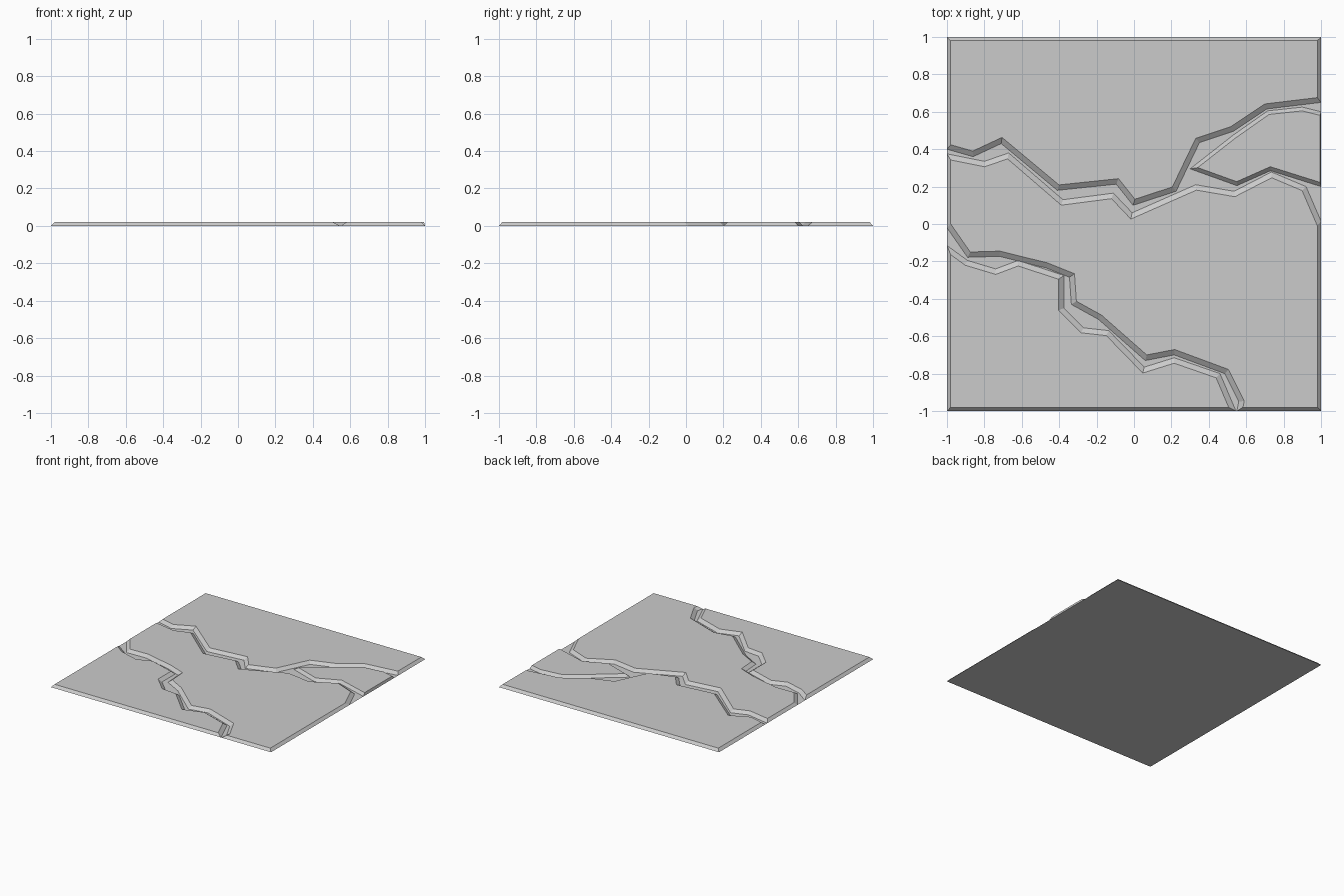
import bpy
import bmesh
from mathutils import Vector

if "Cube" in bpy.data.objects:
    bpy.data.objects.remove(bpy.data.objects["Cube"])

HEIGHT = 0.021


def make_object(name, verts, faces):
    mesh = bpy.data.meshes.new(name)
    mesh.from_pydata(verts, [], faces)
    bm = bmesh.new()
    bm.from_mesh(mesh)
    bmesh.ops.triangulate(bm, faces=[f for f in bm.faces if len(f.verts) > 4])
    bmesh.ops.dissolve_limit(bm, angle_limit=0.001, verts=bm.verts, edges=bm.edges)
    bm.to_mesh(mesh)
    bm.free()
    obj = bpy.data.objects.new(name, mesh)
    bpy.context.collection.objects.link(obj)
    return obj


def plate(name, outline, crack=0.028, rim=0.02):
    """Flat slab with sloping sides; outline is counter-clockwise at the floor."""
    pts = [Vector(p) for p in outline]
    n = len(pts)
    normals, widths = [], []
    for i in range(n):
        a, b = pts[i], pts[(i + 1) % n]
        d = (b - a).normalized()
        normals.append(Vector((-d.y, d.x)))
        on_rim = any(abs(a[k]) == 1 and a[k] == b[k] for k in (0, 1))
        widths.append(rim if on_rim else crack)
    top = []
    for i, p in enumerate(pts):
        n1, n2, w1, w2 = normals[i - 1], normals[i], widths[i - 1], widths[i]
        det = n1.x * n2.y - n1.y * n2.x
        if abs(det) < 0.05:
            top.append(p + n2 * w2)
        else:
            top.append(p + Vector(((w1 * n2.y - w2 * n1.y) / det,
                                   (w2 * n1.x - w1 * n2.x) / det)))
    verts = [(p.x, p.y, 0) for p in pts] + [(p.x, p.y, HEIGHT) for p in top]
    faces = [(i, (i + 1) % n, n + (i + 1) % n, n + i) for i in range(n)]
    faces.append(tuple(range(n, 2 * n)))
    return make_object(name, verts, faces)


# crack edges, each listed left to right at floor level
back_edge = [(-1, .40), (-.86, .36), (-.71, .43), (-.41, .18), (-.095, .213),
             (-.005, .10), (.225, .175), (.35, .435), (.53, .495), (.71, .615), (1, .65)]
middle_back = [(-1, .375), (-.80, .335), (-.67, .38), (-.38, .13), (-.11, .165),
               (-.01, .06), (.33, .21), (.535, .175), (.735, .278), (.92, .20), (1, .015)]
middle_front = [(-1, -.02), (-.89, -.178), (-.72, -.173), (-.47, -.235), (-.345, -.285),
                (-.335, -.43), (-.19, -.51), (.06, -.73), (.215, -.70), (.485, -.80),
                (.56, -.95), (.55, -1)]
front_edge = [(-1, -.115), (-.89, -.195), (-.74, -.24), (-.62, -.195), (-.375, -.275),
              (-.375, -.45), (-.27, -.555), (-.135, -.57), (.055, -.765), (.215, -.715),
              (.46, -.80), (.545, -1)]

# floor under the cracks
make_object("floor", [(-1, -1, 0), (1, -1, 0), (1, 1, 0), (-1, 1, 0)], [(3, 2, 1, 0)])

# ground plates
plate("back_plate", back_edge + [(1, 1), (-1, 1)])
plate("middle_plate", middle_front + [(1, -1)] + middle_back[::-1])
plate("front_plate", [(-1, -1)] + front_edge[::-1])
plate("wedge_plate", [(.30, .295), (.55, .205), (.73, .285), (1, .20), (1, .60),
                      (.90, .625), (.715, .605), (.53, .475)], crack=0.02, rim=0.006)
